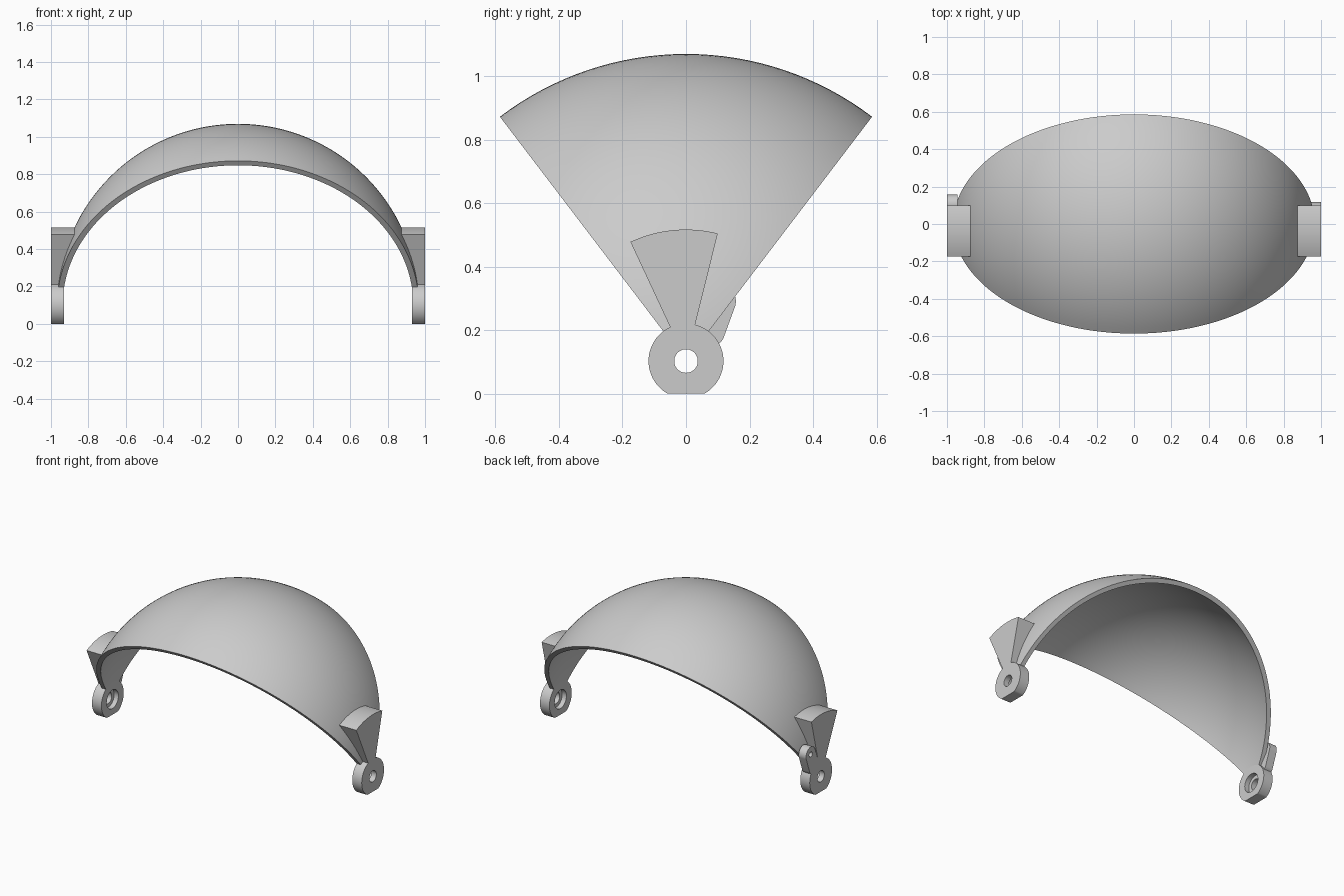
import bpy, bmesh
from math import sin, cos, radians, sqrt, pi

if "Cube" in bpy.data.objects:
    bpy.data.objects.remove(bpy.data.objects["Cube"])

AXIS_Z = 0.1025                   # height of the pivot axis
R_OUT, R_IN = 0.967, 0.937        # shell radii
HUB_R, HOLE_R, RECESS_R = 0.118, 0.037, 0.062

grey = bpy.data.materials.new("plain grey")
grey.use_nodes = True
grey.diffuse_color = (0.6, 0.6, 0.6, 1)
grey.node_tree.nodes["Principled BSDF"].inputs["Base Color"].default_value = (0.6, 0.6, 0.6, 1)


def finish(name, bm):
    bmesh.ops.recalc_face_normals(bm, faces=bm.faces)
    mesh = bpy.data.meshes.new(name)
    bm.to_mesh(mesh)
    bm.free()
    mesh.materials.append(grey)
    obj = bpy.data.objects.new(name, mesh)
    bpy.context.collection.objects.link(obj)
    bpy.ops.object.select_all(action="DESELECT")
    obj.select_set(True)
    bpy.context.view_layer.objects.active = obj
    bpy.ops.object.shade_smooth_by_angle(angle=radians(30))


def slab(name, nu, nv, point):
    """Closed slab between two grids; point(u, v, side) gives a position."""
    bm = bmesh.new()
    g = [[[bm.verts.new(point(u / nu, v / nv, s)) for v in range(nv + 1)]
          for u in range(nu + 1)] for s in (0, 1)]
    for layer in g:
        for u in range(nu):
            for v in range(nv):
                bm.faces.new((layer[u][v], layer[u + 1][v], layer[u + 1][v + 1], layer[u][v + 1]))
    a, b = g
    for u in range(nu):
        for v in (0, nv):
            bm.faces.new((a[u][v], a[u + 1][v], b[u + 1][v], b[u][v]))
    for v in range(nv):
        for u in (0, nu):
            bm.faces.new((a[u][v], a[u][v + 1], b[u][v + 1], b[u][v]))
    finish(name, bm)


def ring_solid(name, rings):
    """Closed solid through a cycle of matching rings."""
    bm = bmesh.new()
    loops = [[bm.verts.new(p) for p in ring] for ring in rings]
    n = len(loops[0])
    for k, a in enumerate(loops):
        b = loops[(k + 1) % len(loops)]
        for i in range(n):
            j = (i + 1) % n
            bm.faces.new((a[i], a[j], b[j], b[i]))
    finish(name, bm)


def around(x, r, angle):
    """Point at a distance from the pivot axis, angle from straight up."""
    return (x, r * sin(angle), AXIS_Z + r * cos(angle))


# Spherical shell segment, ending at the hubs
def shell_point(u, v, side):
    radius = (R_IN, R_OUT)[side]
    end = sqrt(radius ** 2 - (HUB_R - 0.003) ** 2) / radius
    lat = (pi / 2 - sqrt(1 - end ** 2)) * (2 * v - 1)
    return around(radius * sin(lat), radius * cos(lat), radians(37.3) * (2 * u - 1))


slab("shell", 32, 96, shell_point)

SEGMENTS = 96
turns = [2 * pi * i / SEGMENTS for i in range(SEGMENTS)]

for side_name, s in (("left", 1), ("right", -1)):
    # Hub with a through hole, inner recess and flat foot
    def circle(x, r):
        return [(px, py, max(pz, 0)) for px, py, pz in (around(s * x, r, t) for t in turns)]

    ring_solid(side_name + "_hub", [
        circle(0.93, HUB_R), circle(1, HUB_R), circle(1, HOLE_R),
        circle(0.962, HOLE_R), circle(0.962, RECESS_R), circle(0.93, RECESS_R)])

    # Fan-shaped stop block rising from the hub to the shell
    def fan_point(u, v, side):
        r = 0.116 + (0.414 - 0.116) * v
        x = 1 if side else sqrt(0.955 ** 2 - r ** 2)
        return around(s * x, r, radians(-25 + 39 * u))

    slab(side_name + "_fan_block", 16, 12, fan_point)

# Small rounded lever with a pin hole, on one hub only
LEAN, LEVER_R, LEVER_LENGTH = radians(20), 0.05, 0.1
LEVER_Y, LEVER_Z = 0.107, 0.29


def lever_ring(x, r, stretch):
    ring = []
    for t in turns:
        across, along = r * sin(t), r * cos(t)
        if along < 0:
            along -= stretch
        ring.append((x, LEVER_Y + across * cos(LEAN) + along * sin(LEAN),
                     LEVER_Z - across * sin(LEAN) + along * cos(LEAN)))
    return ring


ring_solid("right_lever", [
    lever_ring(-0.945, LEVER_R, LEVER_LENGTH), lever_ring(-1, LEVER_R, LEVER_LENGTH),
    lever_ring(-1, 0.017, 0), lever_ring(-0.945, 0.017, 0)])
